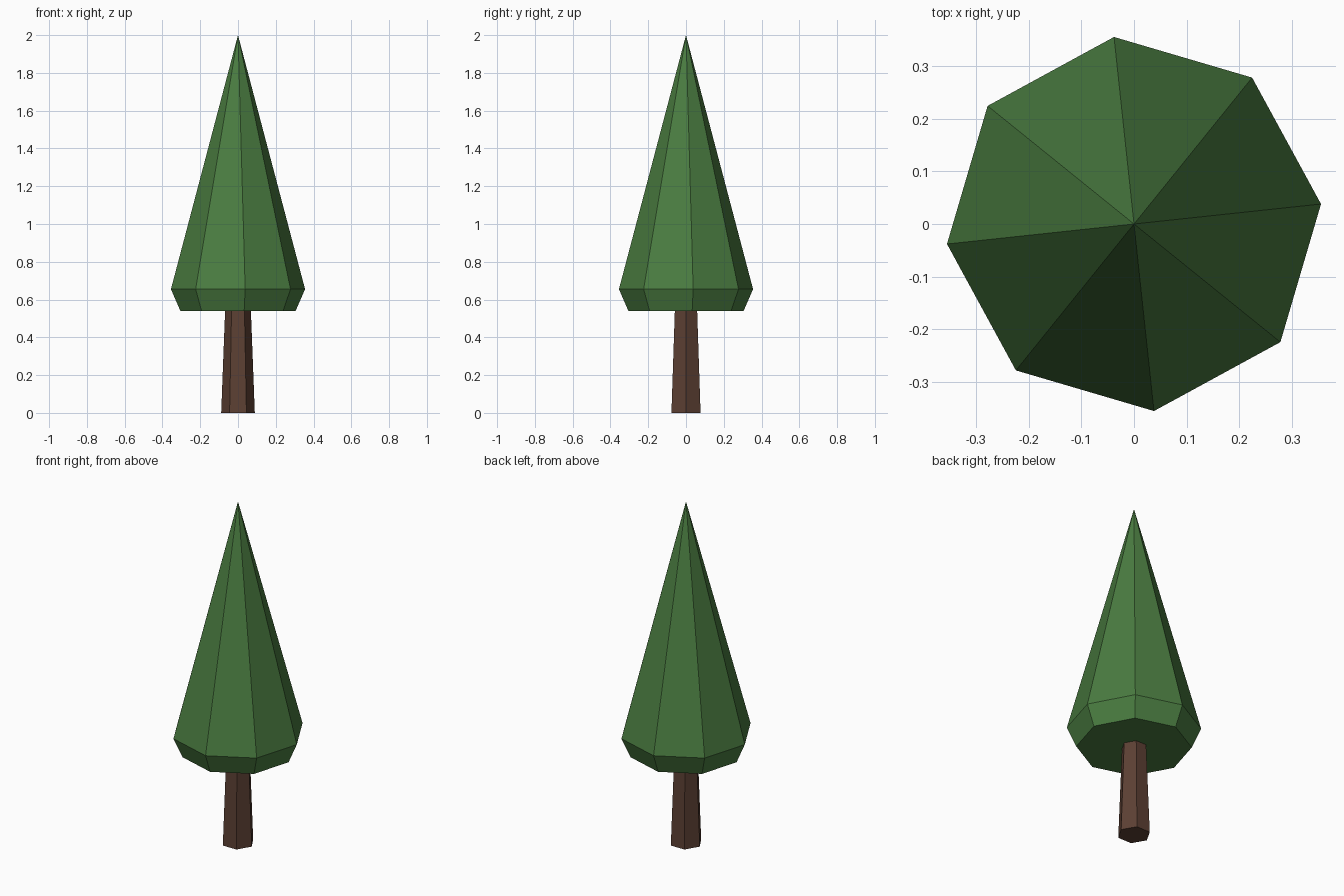
import bpy
import bmesh
from math import cos, sin, pi, radians

cube = bpy.data.objects.get("Cube")
if cube:
    bpy.data.objects.remove(cube, do_unlink=True)


def make_material(name, color):
    mat = bpy.data.materials.new(name)
    mat.use_nodes = True
    mat.diffuse_color = color
    bsdf = next(n for n in mat.node_tree.nodes if n.type == 'BSDF_PRINCIPLED')
    bsdf.inputs["Base Color"].default_value = color
    return mat


def lathe(name, profile, sides, turn, mat):
    """Faceted solid from (radius, height) rings; radius 0 makes a tip."""
    bm = bmesh.new()
    rings = []
    for r, z in profile:
        count = sides if r else 1
        rings.append([bm.verts.new((r * cos(turn + 2 * pi * i / sides),
                                    r * sin(turn + 2 * pi * i / sides), z))
                      for i in range(count)])
    for low, high in zip(rings, rings[1:]):
        for i in range(sides):
            j = (i + 1) % sides
            if len(high) == 1:
                bm.faces.new((low[i], low[j], high[0]))
            else:
                bm.faces.new((low[i], low[j], high[j], high[i]))
    # End caps
    bm.faces.new(rings[0][::-1])
    if len(rings[-1]) > 1:
        bm.faces.new(rings[-1])
    mesh = bpy.data.meshes.new(name)
    bm.to_mesh(mesh)
    bm.free()
    mesh.materials.append(mat)
    obj = bpy.data.objects.new(name, mesh)
    bpy.context.collection.objects.link(obj)
    return obj


bark = make_material("bark brown", (0.107, 0.051, 0.033, 1))
needles = make_material("needle green", (0.069, 0.202, 0.052, 1))

# Tapered six-sided trunk, its top hidden inside the foliage
lathe("trunk", [(0.089, 0), (0.066, 0.6)], 6, 0, bark)

# Eight-sided foliage: flared skirt below, tall spire above
lathe("foliage", [(0.307, 0.54), (0.357, 0.655), (0, 2)], 8, radians(6.1), needles)
